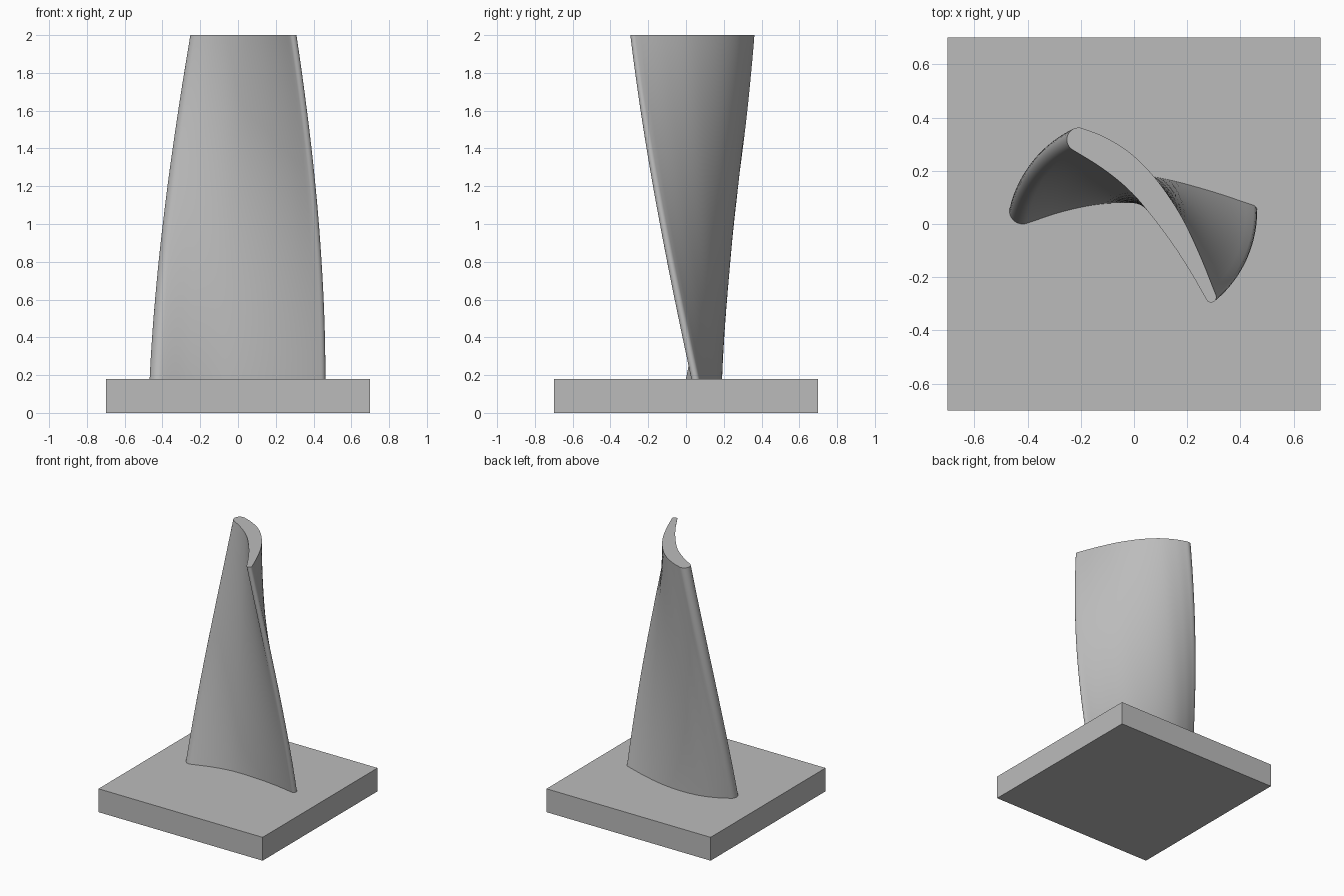
import bpy, bmesh, math
from mathutils import Vector, Matrix

if "Cube" in bpy.data.objects:
    bpy.data.objects.remove(bpy.data.objects["Cube"], do_unlink=True)

grey = bpy.data.materials.new("plain grey")
grey.use_nodes = True
colour = (0.5, 0.5, 0.5, 1)
grey.diffuse_color = colour
grey.node_tree.nodes["Principled BSDF"].inputs["Base Color"].default_value = colour

BASE_TOP, HEIGHT = 0.18, 2.0
TWIST, TIP_SCALE, LAYERS = math.radians(-50), 0.9, 48


def finish(name, bm):
    bmesh.ops.recalc_face_normals(bm, faces=bm.faces[:])
    mesh = bpy.data.meshes.new(name)
    bm.to_mesh(mesh)
    bm.free()
    mesh.materials.append(grey)
    obj = bpy.data.objects.new(name, mesh)
    bpy.context.collection.objects.link(obj)
    return obj


def arc(cx, cy, r, start, end, n):
    angles = [math.radians(start + (end - start) * i / n) for i in range(n + 1)]
    return [Vector((cx + r * math.cos(a), cy + r * math.sin(a))) for a in angles]


def spline(points, n=6):
    # Smooth curve through the points, leaving out both ends
    p = [Vector(q) for q in points]
    p = [2 * p[0] - p[1]] + p + [2 * p[-1] - p[-2]]
    out = []
    for a, b, c, d in zip(p, p[1:], p[2:], p[3:]):
        for i in range(n):
            t = i / n
            out.append(0.5 * (2 * b + (c - a) * t + (2 * a - 5 * b + 4 * c - d) * t ** 2
                              + (3 * b - a - 3 * c + d) * t ** 3))
    return out[1:]


# Airfoil section: thick rounded nose, arched back, hollow front, thin tail
nose = arc(-0.418, 0.05, 0.05, 292, 128, 14)
tail = arc(0.441, 0.05, 0.022, 70, -98, 8)
back = spline([nose[-1], (-0.36, 0.138), (-0.24, 0.178), (-0.09, 0.191),
               (0.09, 0.174), (0.27, 0.129), tail[0]])
hollow = spline([tail[-1], (0.3, 0.053), (0.15, 0.071), (-0.02, 0.079),
                 (-0.14, 0.073), (-0.27, 0.046), nose[0]])
section = nose + back + tail + hollow

# Blade: the section lofted upwards with twist and taper
bm = bmesh.new()
rings = []
for k in range(LAYERS + 1):
    t = k / LAYERS
    place = Matrix.Rotation(TWIST * t, 3, "Z") * (1 + (TIP_SCALE - 1) * t)
    z = Vector((0, 0, BASE_TOP + (HEIGHT - BASE_TOP) * t))
    rings.append([bm.verts.new(place @ p.to_3d() + z) for p in section])
for low, high in zip(rings, rings[1:]):
    for i in range(len(section)):
        j = (i + 1) % len(section)
        bm.faces.new((low[i], low[j], high[j], high[i]))
bm.faces.new(rings[0])
bm.faces.new(rings[-1])
blade = finish("blade", bm)
bpy.context.view_layer.objects.active = blade
blade.select_set(True)
bpy.ops.object.shade_smooth_by_angle(angle=math.radians(40))

# Square base plate
bm = bmesh.new()
bmesh.ops.create_cube(bm, size=1)
bmesh.ops.scale(bm, vec=(1.4, 1.4, BASE_TOP), verts=bm.verts)
bmesh.ops.translate(bm, vec=(0, 0, BASE_TOP / 2), verts=bm.verts)
finish("base_plate", bm)
